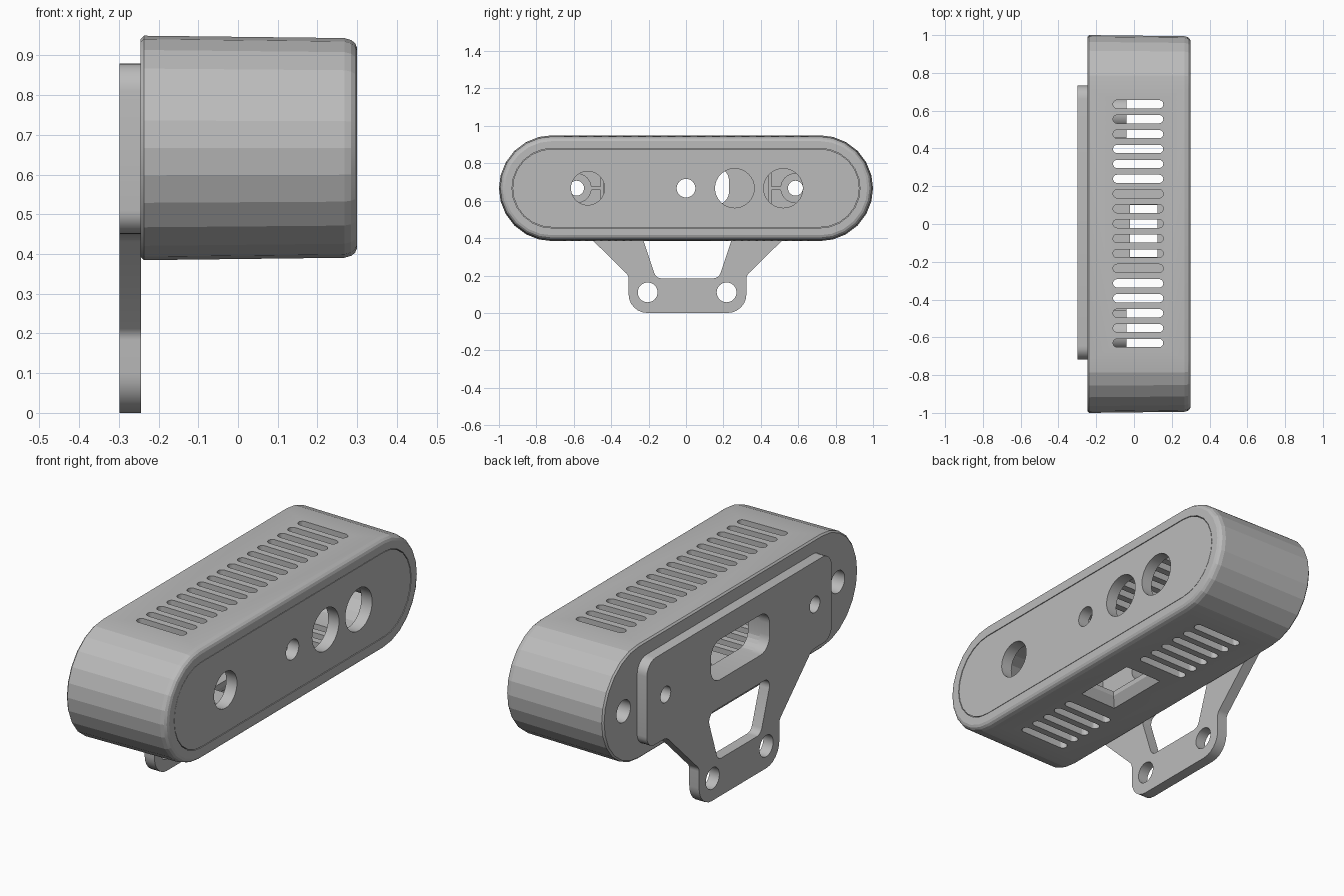
import bpy, bmesh, math
from mathutils import Vector

if "Cube" in bpy.data.objects:
    bpy.data.objects.remove(bpy.data.objects["Cube"])

grey = bpy.data.materials.new("light_grey")
grey.use_nodes = True
grey.diffuse_color = (0.5, 0.5, 0.5, 1)
grey.node_tree.nodes["Principled BSDF"].inputs["Base Color"].default_value = (0.5, 0.5, 0.5, 1)

MID = 0.667  # height of the case axis


def rounded(corners, steps=6):
    """Polygon from (u, v, radius) corners, each rounded by a true arc."""
    out = []
    n = len(corners)
    for i, (u, v, r) in enumerate(corners):
        p = Vector((u, v))
        a = Vector(corners[i - 1][:2]) - p
        b = Vector(corners[(i + 1) % n][:2]) - p
        half = a.angle(b) / 2
        reach, w = r / math.tan(half), math.sin(half)
        a, b = p + a.normalized() * reach, p + b.normalized() * reach
        for k in range(steps + 1 if r else 1):
            t = k / steps
            ka, kp, kb = (1 - t) ** 2, 2 * w * t * (1 - t), t * t
            q = (a * ka + p * kp + b * kb) / (ka + kp + kb) if r else p
            if not out or (q - out[-1]).length > 1e-4:
                out.append(q)
    if (out[0] - out[-1]).length < 1e-4:
        out.pop()
    return out


def slab(u, v, hu, hv, r=None, steps=6):
    """Rounded rectangle; a stadium when no radius is given."""
    r = min(hu, hv) if r is None else r
    return rounded([(u - hu, v - hv, r), (u + hu, v - hv, r),
                    (u + hu, v + hv, r), (u - hu, v + hv, r)], steps)


def circle(u, v, r):
    return slab(u, v, r, r, r, 8)


def loft(name, rings, axis="x"):
    """Closed solid through (profile, position) rings along an axis."""
    bm = bmesh.new()
    loops = []
    for pts, w in rings:
        loops.append([bm.verts.new((w, p.x, p.y) if axis == "x" else (p.x, p.y, w)) for p in pts])
    for lo, hi in zip(loops, loops[1:]):
        for i in range(len(lo)):
            bm.faces.new((lo[i - 1], lo[i], hi[i], hi[i - 1]))
    bm.faces.new(loops[0])
    bm.faces.new(loops[-1])
    bmesh.ops.recalc_face_normals(bm, faces=bm.faces)
    me = bpy.data.meshes.new(name)
    bm.to_mesh(me)
    bm.free()
    me.materials.append(grey)
    ob = bpy.data.objects.new(name, me)
    bpy.context.collection.objects.link(ob)
    return ob


def prism(name, pts, lo, hi, axis="x"):
    return loft(name, [(pts, lo), (pts, hi)], axis)


def cut(target, cutter):
    mod = target.modifiers.new("cut", "BOOLEAN")
    mod.operation, mod.solver, mod.object = "DIFFERENCE", "EXACT", cutter
    bpy.context.view_layer.objects.active = target
    bpy.ops.object.modifier_apply(modifier=mod.name)
    bpy.data.objects.remove(cutter)


def drill(target, pts, lo, hi, axis="x"):
    cut(target, prism("cutter", pts, lo, hi, axis))


# Case: tapered pill with rounded front edge, hollow inside
edge = [(-0.245, 0.008), (-0.237, 0), (0.268, 0.006), (0.285, 0.011), (0.295, 0.019), (0.3, 0.031)]
case = loft("case", [(slab(0, MID, 1 - i, 0.2825 - i), x) for x, i in edge])
drill(case, slab(0, MID, 0.93, 0.2125), -0.18, 0.4)

# Cooling slots, top and bottom
for i in range(17):
    slot = slab(0.022, -0.63 + 0.079 * i, 0.133, 0.022)
    drill(case, slot, 0.8, 1.1, "z")
    if i < 5 or i > 10:
        drill(case, slot, 0.2, 0.53, "z")

# Connector opening underneath, with sloped edges
cut(case, loft("cutter", [(slab(0.052, -0.037, 0.12, 0.185, 0), 0.36),
                          (slab(0.052, -0.037, 0.073, 0.138, 0), 0.43),
                          (slab(0.052, -0.037, 0.073, 0.138, 0), 0.52)], "z"))

# Back wall window and screw holes
window = slab(0, 0.678, 0.23, 0.1, 0.07)
drill(case, window, -0.4, -0.1)
for s in (-1, 1):
    drill(case, circle(s * 0.585, MID, 0.04), -0.4, -0.1)
    drill(case, circle(s * 0.84, MID, 0.055), -0.4, -0.1)
    side = "left" if s > 0 else "right"
    # Screw posts and their ribs inside
    post = prism("bracket_post_" + side, circle(s * 0.585, MID, 0.08), -0.185, -0.04)
    drill(post, circle(s * 0.585, MID, 0.04), -0.4, 0.1)
    prism("post_rib_" + side, slab(s * 0.485, MID, 0.03, 0.01, 0), -0.185, -0.04)
    prism("post_wall_" + side, slab(s * 0.45, MID, 0.008, 0.09, 0), -0.185, -0.04)
    screw = prism("case_post_" + side, circle(s * 0.84, MID, 0.085), -0.185, 0.2)
    drill(screw, circle(s * 0.84, MID, 0.055), -0.4, 0.15)

# Front panel with lens holes
panel = prism("front_panel", slab(0, MID, 0.927, 0.2095), 0.24, 0.299)
for y, r in ((-0.525, 0.09), (0, 0.05), (0.26, 0.105), (0.52, 0.105)):
    drill(panel, circle(y, MID, r), 0.1, 0.4)

# Mounting bracket: wide plate narrowing to a foot
half = [(0.315, 0, 0.1), (0.315, 0.2, 0.04), (0.57, 0.45, 0.06), (0.725, 0.45, 0.06), (0.725, 0.88, 0.07)]
outline = half + [(-y, z, r) for y, z, r in reversed(half)]
bracket = prism("mounting_bracket", [p + Vector((0.008, 0)) for p in rounded(outline)], -0.298, -0.244)
drill(bracket, window, -0.4, -0.1)
drill(bracket, rounded([(-0.16, 0.185, 0.04), (0.175, 0.185, 0.04),
                        (0.26, 0.44, 0.04), (-0.245, 0.44, 0.04)]), -0.4, -0.1)
for s in (-1, 1):
    drill(bracket, circle(s * 0.585, MID, 0.04), -0.4, -0.1)
    drill(bracket, circle(0.006 + s * 0.211, 0.11, 0.053), -0.4, -0.1)

# Smooth the round holes and corners, keep the case bands crisp
for ob in bpy.context.scene.objects:
    if ob.type == "MESH":
        bpy.ops.object.select_all(action="DESELECT")
        ob.select_set(True)
        bpy.context.view_layer.objects.active = ob
        bpy.ops.object.shade_smooth_by_angle(angle=math.radians(12 if ob == case else 30))
